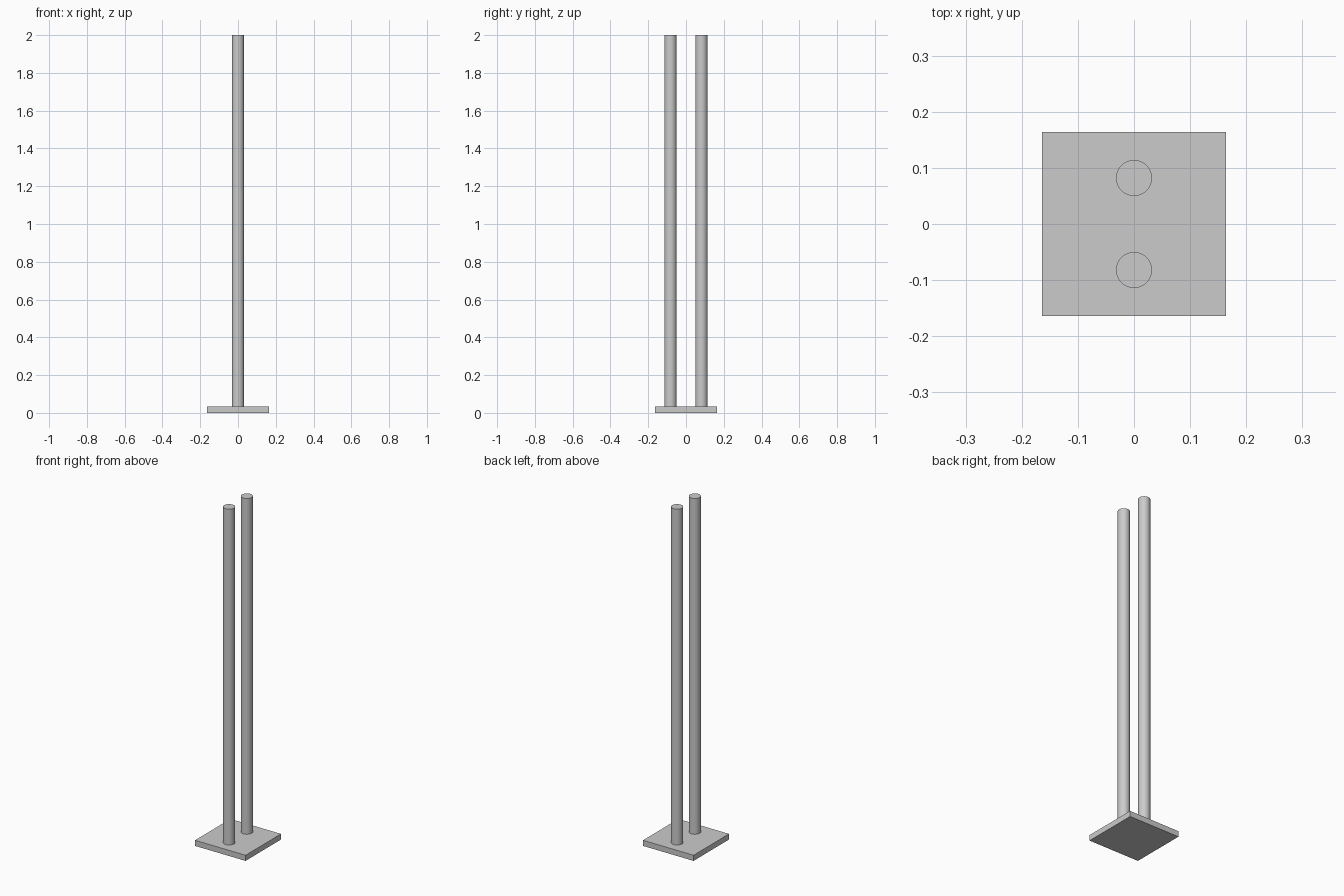
import bpy
import math

cube = bpy.data.objects.get("Cube")
if cube:
    bpy.data.objects.remove(cube, do_unlink=True)

HALF, BASE_H, HEIGHT = 0.164, 0.033, 2.0
POLE_Y, POLE_R = 0.082, 0.032

grey = bpy.data.materials.new("light grey")
grey.use_nodes = True
colour = (0.6, 0.6, 0.6, 1)
grey.diffuse_color = colour
grey.node_tree.nodes["Principled BSDF"].inputs["Base Color"].default_value = colour

# Square base plate
bpy.ops.mesh.primitive_cube_add(size=1, location=(0, 0, BASE_H / 2))
base = bpy.context.object
base.name = "base_plate"
base.scale = (2 * HALF, 2 * HALF, BASE_H)
bpy.ops.object.transform_apply(location=False, rotation=False, scale=True)
base.data.materials.append(grey)

# Two round poles standing on the plate
for name, side in (("front_pole", -1), ("back_pole", 1)):
    bpy.ops.mesh.primitive_cylinder_add(
        vertices=48, radius=POLE_R, depth=HEIGHT - BASE_H,
        location=(0, side * POLE_Y, (HEIGHT + BASE_H) / 2))
    pole = bpy.context.object
    pole.name = name
    pole.data.materials.append(grey)
    bpy.ops.object.shade_smooth_by_angle(angle=math.radians(30))
